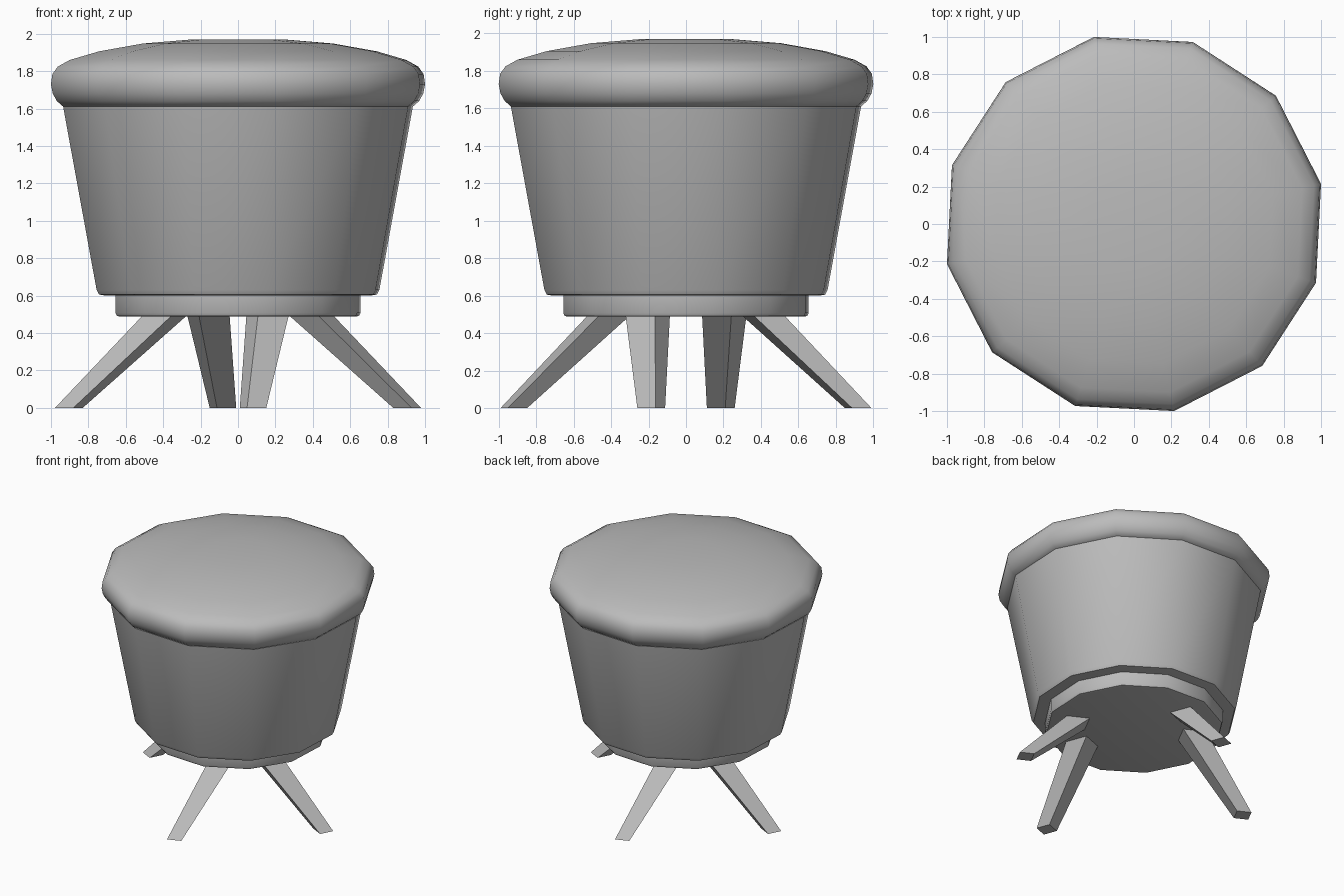
import bpy, bmesh, math
from mathutils import Matrix, Vector

cube = bpy.data.objects.get("Cube")
if cube:
    bpy.data.objects.remove(cube, do_unlink=True)

SIDES = 12
PHASE = math.radians(12.1)      # turn of the twelve-sided seat
LEG_AXIS = math.radians(-48.3)  # direction midway between a pair of legs

grey = bpy.data.materials.new("warm_grey")
grey.use_nodes = True
grey.diffuse_color = (0.5, 0.5, 0.5, 1)
grey.node_tree.nodes["Principled BSDF"].inputs["Base Color"].default_value = (0.5, 0.5, 0.5, 1)


def finish(name, bm, smooth_angle=None):
    bmesh.ops.recalc_face_normals(bm, faces=bm.faces)
    mesh = bpy.data.meshes.new(name)
    bm.to_mesh(mesh)
    bm.free()
    mesh.materials.append(grey)
    obj = bpy.data.objects.new(name, mesh)
    bpy.context.collection.objects.link(obj)
    if smooth_angle:
        bpy.ops.object.select_all(action="DESELECT")
        obj.select_set(True)
        bpy.context.view_layer.objects.active = obj
        bpy.ops.object.shade_smooth_by_angle(angle=math.radians(smooth_angle))
    return obj


def loft(bm, rings):
    """Skin a stack of equal rings of points and cap both ends."""
    loops = [[bm.verts.new(p) for p in ring] for ring in rings]
    n = len(loops[0])
    for low, high in zip(loops, loops[1:]):
        for i in range(n):
            j = (i + 1) % n
            bm.faces.new((low[i], low[j], high[j], high[i]))
    bm.faces.new(loops[0][::-1])
    bm.faces.new(loops[-1])


def polygon(radius, z):
    return [Vector((radius * math.cos(PHASE + k * math.tau / SIDES),
                    radius * math.sin(PHASE + k * math.tau / SIDES), z))
            for k in range(SIDES)]


def turned(name, profile):
    bm = bmesh.new()
    loft(bm, [polygon(r, z) for r, z in profile])
    return finish(name, bm, 50)


# Padded lid with a rolled rim
turned("cushion_lid", [(0.955, 1.61), (0.99, 1.64), (1.013, 1.68), (1.0227, 1.73),
                       (1.015, 1.785), (0.985, 1.825), (0.92, 1.86), (0.76, 1.906),
                       (0.52, 1.948), (0.25, 1.97)])

# Tapered body with a softened lower edge
turned("seat_body", [(0.735, 0.602), (0.76, 0.606), (0.773, 0.63), (0.956, 1.61)])

# Plinth under the body
turned("base_plinth", [(0.645, 0.488), (0.662, 0.492), (0.67, 0.508), (0.67, 0.604)])


# Splayed tapering square legs
def square(radius, angle, facing, size, z):
    centre = Vector((radius * math.cos(angle), radius * math.sin(angle), z))
    turn = Matrix.Rotation(facing, 3, "Z")
    h = size / 2
    return [centre + turn @ Vector((x, y, 0))
            for x, y in ((-h, -h), (h, -h), (h, h), (-h, h))]


for end, base in (("front", LEG_AXIS), ("back", LEG_AXIS + math.pi)):
    for side, sign in (("left", 1), ("right", -1)):
        facing = base + sign * math.radians(21)
        bm = bmesh.new()
        loft(bm, [square(0.923, base + sign * math.radians(36.7), facing, 0.11, 0),
                  square(0.445, facing, facing, 0.175, 0.49)])
        finish(f"{end}_{side}_leg", bm)
